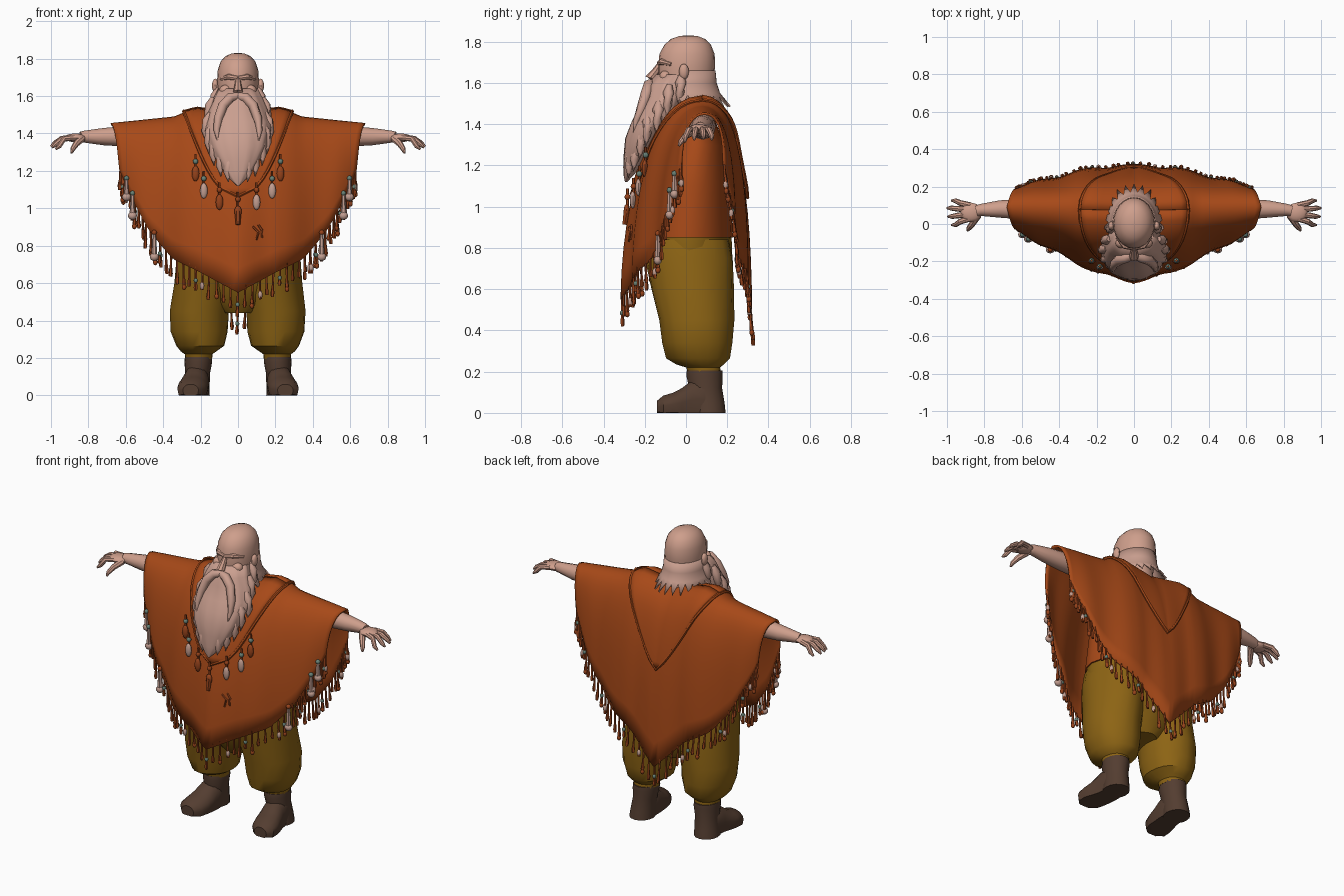
import bpy, bmesh, math, random
from mathutils import Vector

if "Cube" in bpy.data.objects:
    bpy.data.objects.remove(bpy.data.objects["Cube"])

random.seed(4)


def material(name, rgb):
    m = bpy.data.materials.new(name)
    m.diffuse_color = (*rgb, 1)
    m.use_nodes = True
    m.node_tree.nodes["Principled BSDF"].inputs["Base Color"].default_value = m.diffuse_color
    return m


ORANGE = material("rust cloth", (0.385, 0.066, 0.009))
TRIM = material("dark rust trim", (0.31, 0.056, 0.011))
OCHRE = material("ochre cloth", (0.265, 0.127, 0.007))
LEATHER = material("brown leather", (0.088, 0.047, 0.030))
SKIN = material("skin", (0.62, 0.345, 0.262))
HAIR = material("pale hair", (0.59, 0.345, 0.275))
BONE = material("bone", (0.54, 0.34, 0.28))
TEAL = material("teal beads", (0.14, 0.22, 0.18))


def finish(name, bm, mat, thick=0, angle=40):
    bmesh.ops.recalc_face_normals(bm, faces=bm.faces[:])
    me = bpy.data.meshes.new(name)
    bm.to_mesh(me)
    bm.free()
    me.materials.append(mat)
    ob = bpy.data.objects.new(name, me)
    bpy.context.collection.objects.link(ob)
    if thick:
        mod = ob.modifiers.new("thickness", 'SOLIDIFY')
        mod.thickness, mod.offset = thick, 0
    bpy.ops.object.select_all(action='DESELECT')
    ob.select_set(True)
    bpy.context.view_layer.objects.active = ob
    bpy.ops.object.shade_smooth_by_angle(angle=math.radians(angle))
    return ob


def skin_rows(bm, rows, closed=True, caps=True):
    """Bridge rows of points with quads."""
    vs = [[bm.verts.new(p) for p in r] for r in rows]
    n = len(rows[0])
    for a, b in zip(vs, vs[1:]):
        for i in range(n if closed else n - 1):
            j = (i + 1) % n
            bm.faces.new((a[i], a[j], b[j], b[i]))
    if closed and caps:
        bm.faces.new(vs[0])
        bm.faces.new(vs[-1])


def oval(z, cx, cy, rx, ry, n=20, ripple=0, k=5):
    out = []
    for i in range(n):
        a = math.tau * i / n
        f = 1 + ripple * math.cos(k * a + z * 9)
        out.append((cx + rx * f * math.cos(a), cy + ry * f * math.sin(a), z))
    return out


def tube(bm, pts, radii, n=6):
    pts = [Vector(p) for p in pts]
    rows = []
    for i, p in enumerate(pts):
        d = pts[min(i + 1, len(pts) - 1)] - pts[max(i - 1, 0)]
        q = d.to_track_quat('Z', 'Y')
        rows.append([p + q @ Vector((radii[i] * math.cos(math.tau * j / n),
                                     radii[i] * math.sin(math.tau * j / n), 0)) for j in range(n)])
    skin_rows(bm, rows)


def ball(bm, c, r):
    res = bmesh.ops.create_uvsphere(bm, u_segments=12, v_segments=8, radius=1)
    for v in res['verts']:
        v.co = Vector(c) + Vector((v.co.x * r[0], v.co.y * r[1], v.co.z * r[2]))


def interp(table, x):
    for (x0, y0), (x1, y1) in zip(table, table[1:]):
        if x <= x1:
            return y0 + (y1 - y0) * (x - x0) / (x1 - x0)
    return table[-1][1]


# Poncho shape: shoulder ridge, hem height and depth against distance from the centre
RIDGE = [(0, 1.49), (.12, 1.51), (.22, 1.525), (.28, 1.51), (.34, 1.485), (.5, 1.468), (.68, 1.45)]
HEM = {-1: [(0, .55), (.2, .655), (.36, .73), (.5, .88), (.6, 1.05), (.68, 1.21)],
       1: [(0, .44), (.1, .54), (.2, .64), (.36, .73), (.5, .88), (.6, 1.05), (.68, 1.21)]}
DEPTH = {-1: [(0, .375), (.2, .335), (.5, .2), (.68, .12)],
         1: [(0, .238), (.2, .225), (.4, .175), (.68, .1)]}


def drape(x, s, side, off=0.0):
    """Point on the poncho; s runs 0 at the ridge to 1 at the hem."""
    ax = abs(x)
    r, h = interp(RIDGE, ax), interp(HEM[side], ax)
    d = interp(DEPTH[side], ax) * (1 - (1 - s) ** (1.7 if side < 0 else 2.0))
    y = .07 + .02 * ax / .68 + side * (d + .008 * s * math.sin(ax * 24 + 1) + off * min(1, s * 3))
    return Vector((x * (1 - .07 * s * ax / .68), y, r - (r - h) * s * s + off * (1 - s)))


def drape_at(x, z, side, off=0.0):
    r, h = interp(RIDGE, abs(x)), interp(HEM[side], abs(x))
    return drape(x, math.sqrt(min(1, max(0, (r - z) / (r - h)))), side, off)


bm = bmesh.new()
rows = []
for j in range(-14, 15):
    side = -1 if j < 0 else 1
    rows.append([drape(.68 * i / 24, abs(j) / 14, side) for i in range(-24, 25)])
skin_rows(bm, rows, closed=False)
finish("poncho", bm, ORANGE, .012)

# Raised collar in front and hood flap behind, each with a rolled edge
for side, tip, power, off, label in ((-1, 1.06, .5, .010, "collar"), (1, 1.04, .85, .014, "hood")):
    def edge_point(a, c):
        x = .29 * a * (1 - c) ** power
        r = interp(RIDGE, abs(x))
        return drape_at(x, r - c * (r - tip), side, off)
    bm = bmesh.new()
    steps = [(k / 14) ** 1.5 for k in range(15)]
    skin_rows(bm, [[edge_point(i / 8, c) for i in range(-8, 9)] for c in steps], closed=False)
    bmesh.ops.remove_doubles(bm, verts=bm.verts[:], dist=.0005)
    finish(label + "_flap", bm, ORANGE, .010)
    bm = bmesh.new()
    path = [edge_point(-1, c) for c in steps] + [edge_point(1, c) for c in steps[-2::-1]]
    tube(bm, path, [.009] * len(path))
    finish(label + "_trim", bm, ORANGE)

# Fringe strands with beads and bone charms along both hems
strands, beads, bones, knots = (bmesh.new() for _ in range(4))
for side in (-1, 1):
    for i in range(-27, 28):
        p = drape(.675 * math.sin(i / 27 * math.pi / 2), 1, side)
        ln = random.uniform(.08, .13)
        e = p + Vector((random.uniform(-.008, .008), .012 if side > 0 else .004, -ln))
        tube(strands, [p + Vector((0, 0, .02)), p.lerp(e, .5), p.lerp(e, .85), e], [.006, .006, .011, .008], 5)
        if i % 6 == 0:
            ball(beads, p.lerp(e, .5), (.011, .011, .013))
        if i % 8 == 3:
            ball(bones, p.lerp(e, .75), (.012, .012, .022))
        if i % 5 == 2:
            ball(knots, e, (.012, .012, .016))

# Pendants hanging from the collar point
for k, (x, z) in enumerate([(.23, 1.24), (.185, 1.15), (.1, 1.09), (0, 1.04)]):
    for sx in ((1, -1) if x else (1,)):
        p = drape_at(sx * x, z, -1, .025)
        tube(strands, [p + Vector((0, 0, .04)), p - Vector((0, 0, .06))], [.007, .007], 5)
        ball(beads if k < 2 else knots, p, (.014, .014, .015))
        pale = k == 1 or (k == 2 and sx > 0)
        ball(bones if pale else knots, p - Vector((0, .004, .065)), (.02, .014, .042 if k != 3 else .03))
tube(knots, [drape_at(0, .98, -1, .015), drape_at(0, .91, -1, .015)], [.018, .012], 6)

# Small stitched ornament on the chest
for pts in (((.08, .90), (.11, .87), (.10, .83)), ((.11, .91), (.13, .88), (.13, .84))):
    tube(knots, [drape_at(x, z, -1, .008) for x, z in pts], [.006, .008, .006], 5)

# Larger charms beside the sleeves
for sx in (-1, 1):
    for x, z, ln in ((.60, 1.08, .12), (.635, 1.16, .10), (.47, .87, .13)):
        p = drape_at(sx * x, z, -1, .01)
        e = p - Vector((0, 0, ln))
        tube(bones, [p, p.lerp(e, .7), e], [.009, .014, .016], 6)
        ball(bones, e, (.024, .02, .022))
        ball(beads if x > .5 else knots, p, (.014, .014, .014))
for nm, b, m in (("fringe", strands, TRIM), ("beads", beads, TEAL), ("charms", bones, BONE), ("knots", knots, TRIM)):
    finish(nm, b, m)

# Inner robe
bm = bmesh.new()
skin_rows(bm, [oval(*r) for r in ((.85, 0, .01, .33, .218), (1.1, 0, .03, .32, .185),
                                  (1.3, 0, .05, .29, .14), (1.42, 0, .06, .2, .08))])
finish("robe", bm, ORANGE)

# Baggy trousers
bm = bmesh.new()
skin_rows(bm, [oval(*r) for r in ((.44, 0, .04, .09, .12), (.5, 0, .035, .19, .155), (.6, 0, .025, .29, .185),
                                  (.75, 0, .015, .325, .21), (.88, 0, .01, .32, .21))])
for sx in (-1, 1):
    legs = ((.195, .21, .09, .072, .08), (.22, .21, .085, .074, .082), (.235, .21, .07, .095, .115),
            (.265, .2, .06, .128, .155), (.34, .205, .055, .152, .17), (.45, .205, .05, .158, .182),
            (.6, .18, .03, .162, .2), (.75, .165, .015, .165, .213), (.84, .16, .01, .15, .2))
    skin_rows(bm, [oval(z, sx * cx, cy, rx, ry, 20, .018) for z, cx, cy, rx, ry in legs])
finish("trousers", bm, OCHRE)

# Boots: shaft and foot with a flat sole
for sx, label in ((-1, "left"), (1, "right")):
    bm = bmesh.new()
    shaft = ((.205, .212, .09, .072, .086), (.18, .212, .09, .074, .088), (.12, .216, .095, .067, .08),
             (.05, .222, .105, .07, .082), (0, .225, .11, .074, .082))
    skin_rows(bm, [oval(z, sx * cx, cy, rx, ry, 16) for z, cx, cy, rx, ry in shaft])
    foot = ((.16, .222, .05, .05, .06), (.09, .222, .07, .068, .1), (.03, .225, .065, .072, .095),
            (-.02, .235, .05, .078, .072), (-.06, .242, .042, .082, .058), (-.11, .25, .035, .074, .05),
            (-.14, .253, .028, .042, .032))
    skin_rows(bm, [[(sx * (cx + rx * math.cos(math.tau * i / 14)), y,
                     max(0, cz + rz * (1 if i < 8 else 1.6) * math.sin(math.tau * i / 14))) for i in range(14)]
                   for y, cx, cz, rx, rz in foot])
    finish(label + "_boot", bm, LEATHER)

# Arms, palms and spread fingers
for sx, label in ((-1, "left"), (1, "right")):
    bm = bmesh.new()

    def m(*p):
        return (sx * p[0], p[1], p[2])
    tube(bm, [m(.3, .08, 1.39), m(.6, .08, 1.385), m(.72, .08, 1.383), m(.82, .075, 1.383), m(.84, .07, 1.38)],
         [.065, .055, .046, .032, .03], 12)
    ball(bm, m(.87, .062, 1.377), (.058, .052, .023))
    for y0, tx, ty, tz in ((.1, .975, .125, 1.325), (.078, 1.0, .085, 1.33), (.052, .995, .04, 1.325), (.03, .975, -.005, 1.315)):
        tube(bm, [m(.875, y0, 1.377), m((.885 + tx) / 2, (y0 + ty) / 2, 1.372), m(tx - .02, ty, tz + .018), m(tx, ty, tz)],
             [.016, .0155, .013, .006], 8)
    tube(bm, [m(.835, .045, 1.372), m(.865, .0, 1.345), m(.885, -.025, 1.315), m(.89, -.035, 1.295)],
         [.02, .017, .013, .006], 8)
    finish(label + "_arm", bm, SKIN)

# Bald head, ears, brow and nose
bm = bmesh.new()
head = ((1.4, .04, .085, .09), (1.48, .03, .09, .1), (1.55, .0, .1, .12), (1.62, .0, .109, .135),
        (1.68, .003, .112, .138), (1.74, .005, .108, .134), (1.785, .008, .093, .113),
        (1.813, .01, .067, .083), (1.827, .012, .036, .046), (1.831, .012, .006, .008))
skin_rows(bm, [oval(z, 0, cy, rx, ry, 24) for z, cy, rx, ry in head])
tube(bm, [(0, -.12, 1.70), (0, -.145, 1.66), (0, -.172, 1.625), (0, -.16, 1.605)], [.012, .018, .026, .018], 8)
for sx in (-1, 1):
    ball(bm, (sx * .122, -.01, 1.655), (.017, .024, .038))
    tube(bm, [(0, -.128, 1.695), (sx * .05, -.118, 1.703), (sx * .09, -.07, 1.69)], [.014, .016, .01], 8)
    ball(bm, (sx * .065, -.1, 1.63), (.035, .03, .03))
finish("head", bm, SKIN)

# Hair skirt around the back of the head with a jagged edge
bm = bmesh.new()
rows = [[] for _ in range(4)]
for i in range(27):
    a = math.radians(-14 + 208 * i / 26)
    tip = i % 2
    for row, (z, r) in zip(rows, ((1.66, .0), (1.6, .006), (1.55, .022), (1.485 if tip else 1.54, .075 if tip else .03))):
        row.append(((.11 + r * .75) * math.cos(a), (.136 + r) * math.sin(a) + .002, z))
skin_rows(bm, rows, closed=False)
finish("hair", bm, HAIR, .01)

# Long beard with locks, and a drooping moustache
bm = bmesh.new()
beard = ((1.64, -.06, .105, .085), (1.59, -.085, .13, .1), (1.53, -.1, .155, .1), (1.46, -.13, .175, .11),
         (1.4, -.17, .17, .1), (1.33, -.205, .152, .09), (1.26, -.235, .115, .066),
         (1.19, -.262, .07, .042), (1.15, -.28, .038, .022), (1.12, -.29, .006, .006))
skin_rows(bm, [oval(z, 0, cy, rx, ry, 40, .025, 10) for z, cy, rx, ry in beard])
for sx in (-1, 1):
    for x, y, z, ln in ((.12, -.02, 1.6, .11), (.148, -.08, 1.55, .12), (.162, -.13, 1.47, .12), (.148, -.18, 1.41, .12),
                        (.122, -.21, 1.34, .11), (.085, -.24, 1.28, .11), (.045, -.265, 1.24, .1)):
        tube(bm, [(sx * x * .9, y, z + .04), (sx * x, y - .005, z), (sx * (x + .012), y - .01, z - ln * .5),
                  (sx * (x + .006), y - .015, z - ln)], [.014, .028, .021, .002], 7)
finish("beard", bm, HAIR, angle=60)
bm = bmesh.new()
for sx in (-1, 1):
    tube(bm, [(0, -.165, 1.6), (sx * .04, -.18, 1.592), (sx * .08, -.192, 1.55), (sx * .105, -.215, 1.48),
              (sx * .115, -.238, 1.42), (sx * .11, -.255, 1.36)], [.02, .027, .028, .024, .017, .003], 8)
finish("moustache", bm, HAIR, angle=60)
